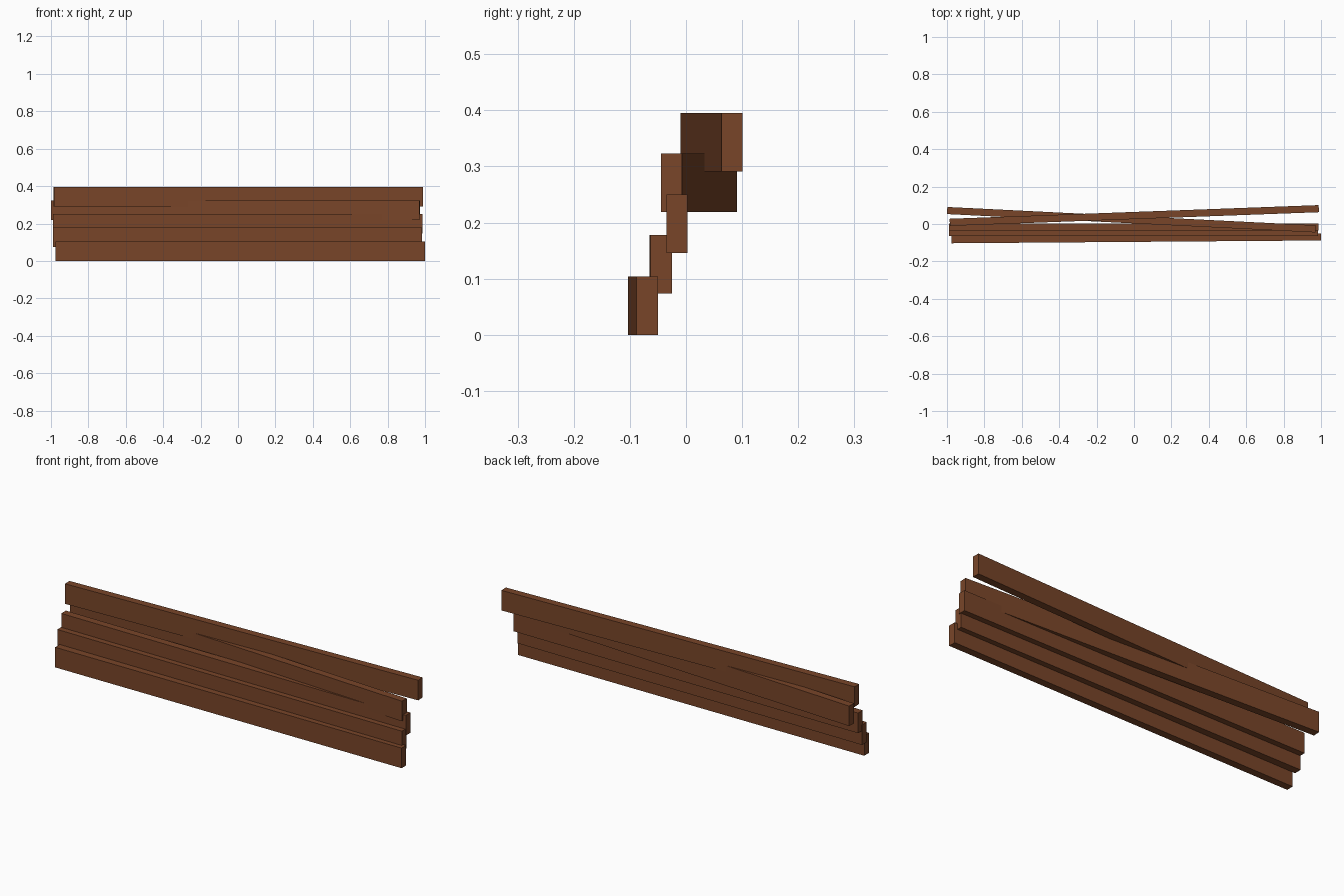
import bpy
from math import atan2
from mathutils import Matrix, Vector

cube = bpy.data.objects.get("Cube")
if cube:
    bpy.data.objects.remove(cube)

wood = bpy.data.materials.new("brown_wood")
wood.use_nodes = True
color = (0.19, 0.06, 0.022, 1)
wood.diffuse_color = color
wood.node_tree.nodes["Principled BSDF"].inputs["Base Color"].default_value = color

THICK, HEIGHT = 0.038, 0.104


def plank(name, left, right, base):
    """Board running between two end centres given in plan, resting at height base."""
    a, b = Vector(left), Vector(right)
    bpy.ops.mesh.primitive_cube_add(size=1)
    obj = bpy.context.object
    obj.name = obj.data.name = name
    run, mid = b - a, (a + b) / 2
    obj.data.transform(Matrix.Diagonal((run.length, THICK, HEIGHT, 1)))
    obj.location = (mid.x, mid.y, base + HEIGHT / 2)
    obj.rotation_euler.z = atan2(run.y, run.x)
    obj.data.materials.append(wood)


# Stacked, overlapping boards from the ground up
plank("bottom_plank", (-0.976, -0.084), (0.999, -0.069), 0.0)
plank("second_plank", (-0.99, -0.046), (0.983, -0.044), 0.074)
plank("middle_plank", (-0.988, -0.016), (0.987, -0.016), 0.146)
plank("fourth_plank", (-0.999, 0.072), (0.971, -0.026), 0.219)
plank("top_plank", (-0.985, 0.009), (0.988, 0.082), 0.291)
